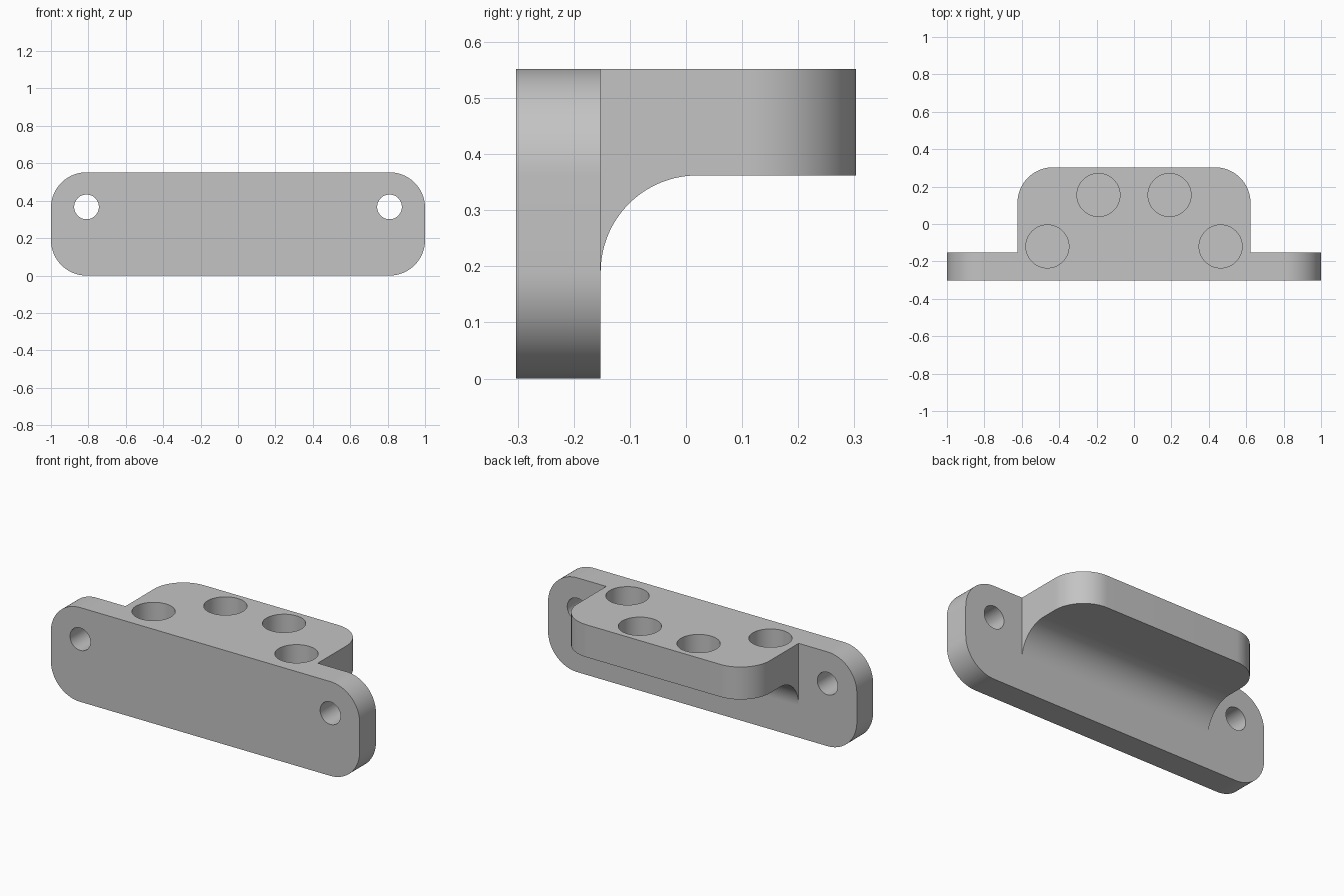
import bpy
import bmesh
from math import cos, sin, pi, radians
from mathutils import Matrix, Vector

if "Cube" in bpy.data.objects:
    bpy.data.objects.remove(bpy.data.objects["Cube"], do_unlink=True)

# Main dimensions
TOP = 0.552
FRONT, PLATE_BACK, BACK = -0.303, -0.152, 0.303
SHELF_HALF, SHELF_BOTTOM = 0.623, 0.362
CORNER, FILLET = 0.19, 0.172

grey = bpy.data.materials.new("light grey")
grey.use_nodes = True
colour = (0.55, 0.55, 0.55, 1)
grey.diffuse_color = colour
grey.node_tree.nodes["Principled BSDF"].inputs["Base Color"].default_value = colour


def arc(cx, cy, r, start, end, n=24):
    angles = [radians(start + (end - start) * i / n) for i in range(n + 1)]
    return [(cx + r * cos(a), cy + r * sin(a)) for a in angles]


def prism(name, outline, place, direction):
    """Extrude a 2D outline, placed in space by a function, along a direction."""
    bm = bmesh.new()
    face = bm.faces.new([bm.verts.new(place(u, v)) for u, v in outline])
    grown = bmesh.ops.extrude_face_region(bm, geom=[face], use_keep_orig=True)
    moved = [g for g in grown["geom"] if isinstance(g, bmesh.types.BMVert)]
    bmesh.ops.translate(bm, verts=moved, vec=Vector(direction))
    bmesh.ops.recalc_face_normals(bm, faces=bm.faces)
    mesh = bpy.data.meshes.new(name)
    bm.to_mesh(mesh)
    bm.free()
    mesh.materials.append(grey)
    obj = bpy.data.objects.new(name, mesh)
    bpy.context.collection.objects.link(obj)
    return obj


def combine(target, other, operation):
    """Apply a boolean and discard the helper."""
    mod = target.modifiers.new("boolean", "BOOLEAN")
    mod.operation, mod.solver, mod.object = operation, "EXACT", other
    other.hide_render = True
    bpy.ops.object.select_all(action="DESELECT")
    bpy.context.view_layer.objects.active = target
    target.select_set(True)
    bpy.ops.object.modifier_apply(modifier=mod.name)
    bpy.data.objects.remove(other, do_unlink=True)


# Mounting plate with rounded corners
cx = 1 - CORNER
plate_outline = (arc(cx, TOP - CORNER, CORNER, 0, 90) + arc(-cx, TOP - CORNER, CORNER, 90, 180)
                 + arc(-cx, CORNER, CORNER, 180, 270) + arc(cx, CORNER, CORNER, 270, 360))
bracket = prism("bracket", plate_outline, lambda u, v: (u, FRONT, v), (0, PLATE_BACK - FRONT, 0))

# Shelf with rounded back corners, hollowed below by a concave fillet
sx, sy = SHELF_HALF - CORNER, BACK - CORNER
shelf_outline = ([(-SHELF_HALF, -0.22), (SHELF_HALF, -0.22)]
                 + arc(sx, sy, CORNER, 0, 90) + arc(-sx, sy, CORNER, 90, 180))
shelf_base = SHELF_BOTTOM - FILLET
shelf = prism("shelf", shelf_outline, lambda u, v: (u, v, shelf_base), (0, 0, TOP - shelf_base))
hollow_outline = (arc(PLATE_BACK + FILLET, shelf_base, FILLET, 180, 90, 32)
                  + [(0.5, SHELF_BOTTOM), (0.5, 0), (PLATE_BACK, 0)])
hollow = prism("hollow_cutter", hollow_outline, lambda u, v: (-1, u, v), (2, 0, 0))
combine(shelf, hollow, "DIFFERENCE")
combine(bracket, shelf, "UNION")

# Screw holes through the plate and blind round pockets in the shelf
for side in (-1, 1):
    ring = arc(side * 0.81, 0.367, 0.066, 0, 360, 48)[:-1]
    combine(bracket, prism("screw_cutter", ring, lambda u, v: (u, -0.5, v), (0, 0.6, 0)), "DIFFERENCE")
    for x, y in ((0.19, 0.155), (0.463, -0.12)):
        ring = arc(side * x, y, 0.115, 0, 360, 64)[:-1]
        combine(bracket, prism("pocket_cutter", ring, lambda u, v: (u, v, TOP - 0.15), (0, 0, 0.3)), "DIFFERENCE")

bpy.ops.object.select_all(action="DESELECT")
bracket.select_set(True)
bpy.context.view_layer.objects.active = bracket
bpy.ops.object.shade_smooth_by_angle(angle=radians(30))
